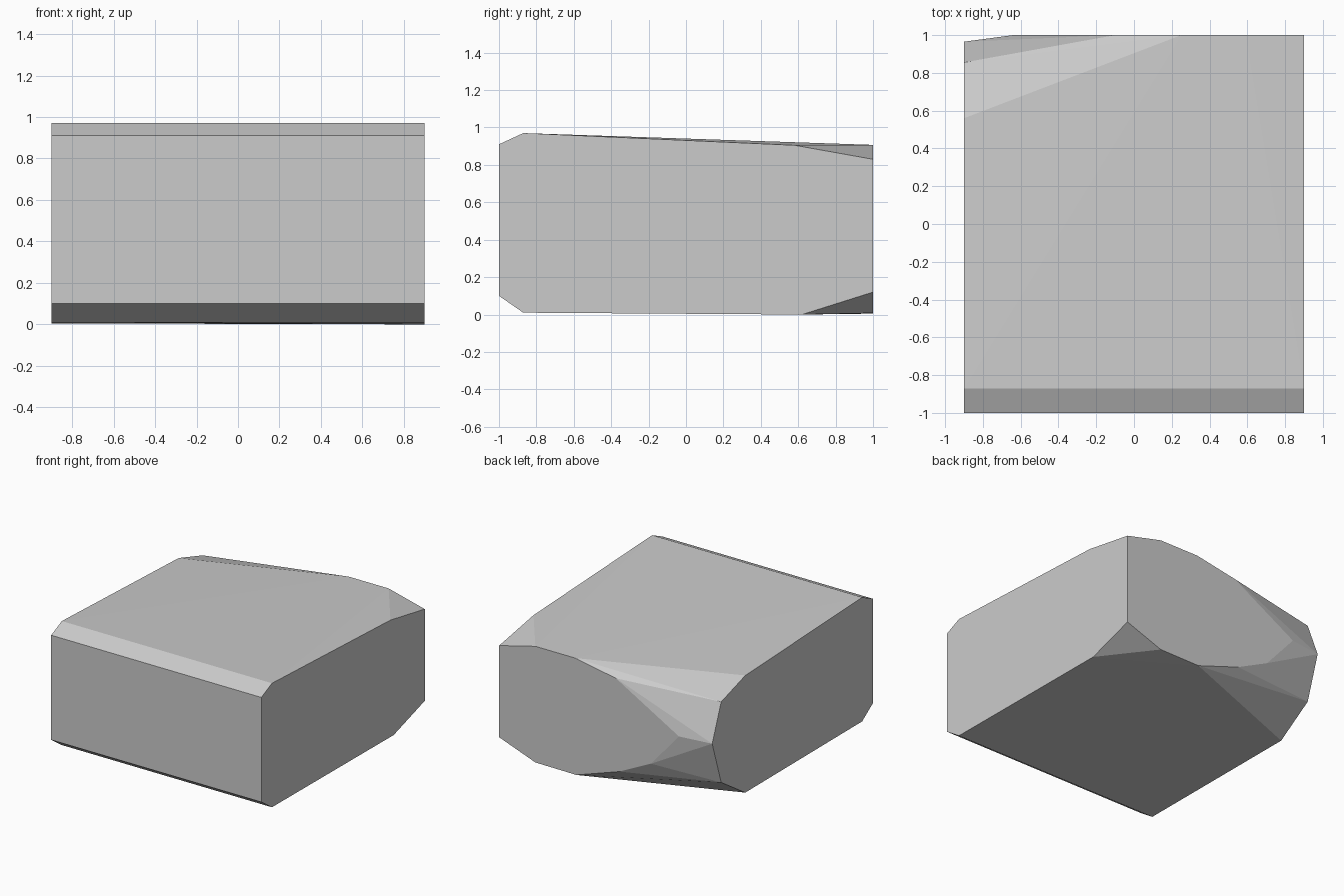
import bpy, bmesh

if "Cube" in bpy.data.objects:
    bpy.data.objects.remove(bpy.data.objects["Cube"])

# Outlines of the block's planar sides
FRONT = [(-1, 0.10), (-1, 0.91), (-0.87, 0.97), (-0.87, 0.01)]            # y, z on both sides
RIGHT = [(0.58, 0.905), (1, 0.83), (1, 0.12), (0.62, 0.0)]                # y, z at x = 0.9
LEFT = [(0.56, 0.912), (0.855, 0.82), (0.965, 0.538), (0.855, 0.196), (0.56, 0.005)]  # y, z at x = -0.9
BACK = [(0.59, 0.907), (0.25, 0.907), (-0.10, 0.844), (-0.64, 0.538),
        (-0.40, 0.263), (-0.13, 0.13), (0.24, 0.005), (0.59, 0.008)]      # x, z at y = 1

points = [(s * 0.9, y, z) for s in (-1, 1) for y, z in FRONT]
points += [(0.9, y, z) for y, z in RIGHT]
points += [(-0.9, y, z) for y, z in LEFT]
points += [(x, 1.0, z) for x, z in BACK]

# Single faceted stone block wrapped around the outlines
bm = bmesh.new()
for p in points:
    bm.verts.new(p)
bmesh.ops.convex_hull(bm, input=bm.verts[:])
loose = [v for v in bm.verts if not v.link_faces]
bmesh.ops.delete(bm, geom=loose, context='VERTS')
bmesh.ops.dissolve_limit(bm, angle_limit=0.005, verts=bm.verts[:], edges=bm.edges[:])
bmesh.ops.recalc_face_normals(bm, faces=bm.faces[:])

mesh = bpy.data.meshes.new("stone_block")
bm.to_mesh(mesh)
bm.free()
block = bpy.data.objects.new("stone_block", mesh)
bpy.context.collection.objects.link(block)

# Plain grey stone
grey = bpy.data.materials.new("stone_grey")
grey.diffuse_color = (0.6, 0.6, 0.6, 1)
grey.use_nodes = True
grey.node_tree.nodes["Principled BSDF"].inputs["Base Color"].default_value = grey.diffuse_color
mesh.materials.append(grey)
